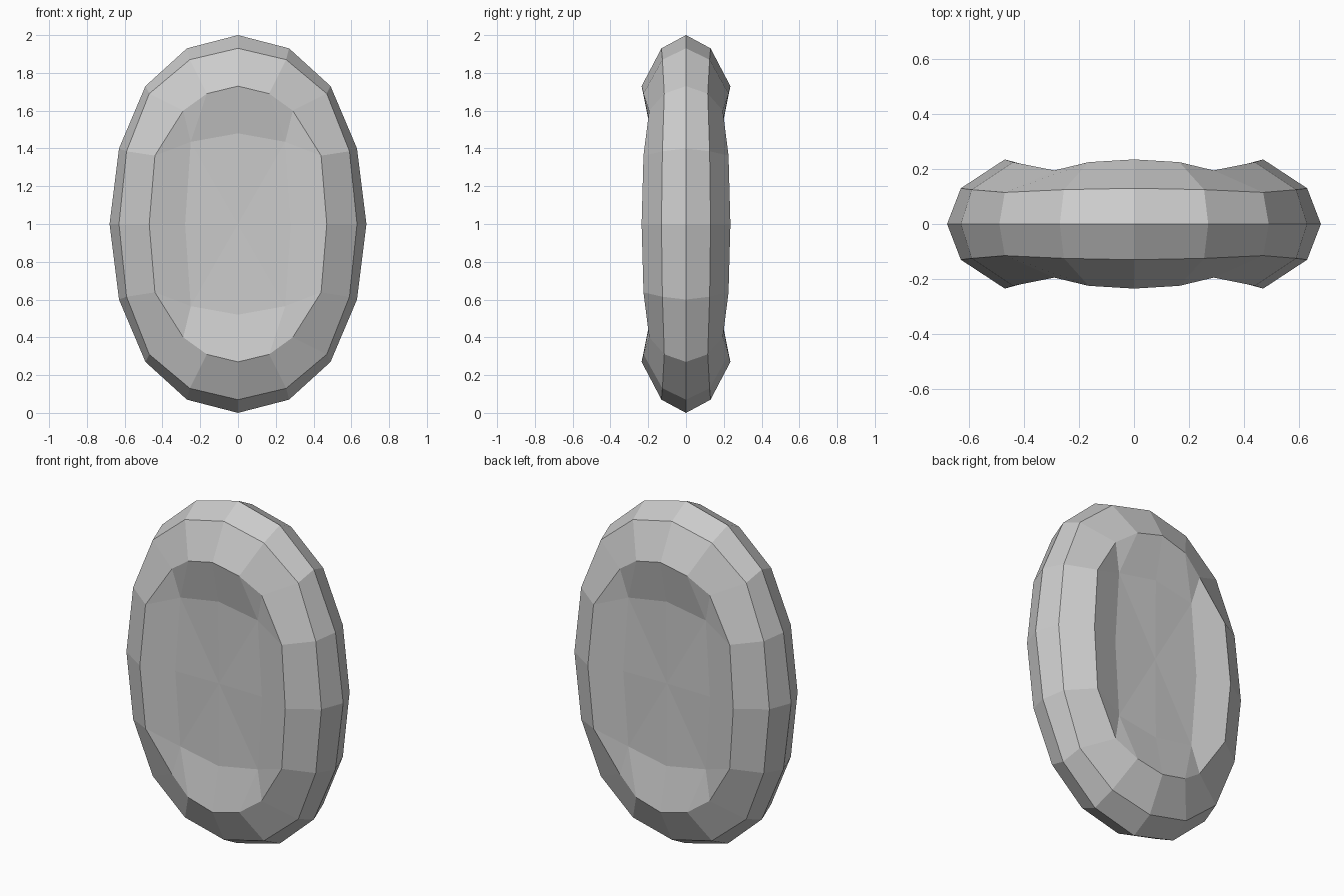
import bpy
import bmesh

cube = bpy.data.objects.get("Cube")
if cube:
    bpy.data.objects.remove(cube, do_unlink=True)

# Quarter outlines from top to side: (x, height from centre, half depth)
RIM = [(0, 1, 0), (.27, .93, 0), (.49, .73, 0), (.63, .4, 0), (.68, 0, 0)]
SHOULDER = [(0, .93, .13), (.255, .87, .125), (.47, .69, .115), (.59, .385, .125), (.63, 0, .13)]
CREST = [(0, .73, .235), (.165, .69, .225), (.29, .6, .195), (.44, .362, .225), (.47, 0, .235)]
DISH = [(0, .48, .18), (.25, .435, .175), (.28, 0, .18)]

bm = bmesh.new()


def ring(quarter, side):
    """Mirror a quarter outline into a closed loop of vertices."""
    n = 4 * (len(quarter) - 1)
    loop = []
    for i in range(n):
        k = i % (n // 2)
        x, z, y = quarter[min(k, n // 2 - k)]
        sx = -1 if i > n // 2 else 1
        sz = -1 if n // 4 < i < 3 * n // 4 else 1
        loop.append(bm.verts.new((sx * x, side * y, 1 + sz * z)))
    return loop


def bridge(a, b):
    for i in range(len(a)):
        j = (i + 1) % len(a)
        bm.faces.new((a[i], a[j], b[j], b[i]))


rim = ring(RIM, 1)
for side in (-1, 1):
    shoulder, crest, dish = (ring(q, side) for q in (SHOULDER, CREST, DISH))
    # Rounded outer wall
    bridge(rim, shoulder)
    bridge(shoulder, crest)
    # Hollow face: sloping band, split corners and a central fan
    centre = bm.verts.new((0, side * .175, 1))
    for c in range(1, 8, 2):
        before, corner, after = dish[c - 1], dish[c], dish[(c + 1) % 8]
        r = [crest[(2 * c + d) % 16] for d in range(-2, 3)]
        bm.faces.new((before, r[0], r[1], corner))
        bm.faces.new((corner, r[1], r[2]))
        bm.faces.new((corner, r[2], r[3]))
        bm.faces.new((corner, r[3], r[4], after))
        bm.faces.new((centre, before, corner))
        bm.faces.new((centre, corner, after))

bmesh.ops.recalc_face_normals(bm, faces=bm.faces)
mesh = bpy.data.meshes.new("biconcave_disc")
bm.to_mesh(mesh)
bm.free()
disc = bpy.data.objects.new("biconcave_disc", mesh)
bpy.context.collection.objects.link(disc)

# Plain grey surface
grey = bpy.data.materials.new("light_grey")
grey.use_nodes = True
colour = (.6, .6, .6, 1)
grey.diffuse_color = colour
grey.node_tree.nodes["Principled BSDF"].inputs["Base Color"].default_value = colour
mesh.materials.append(grey)
